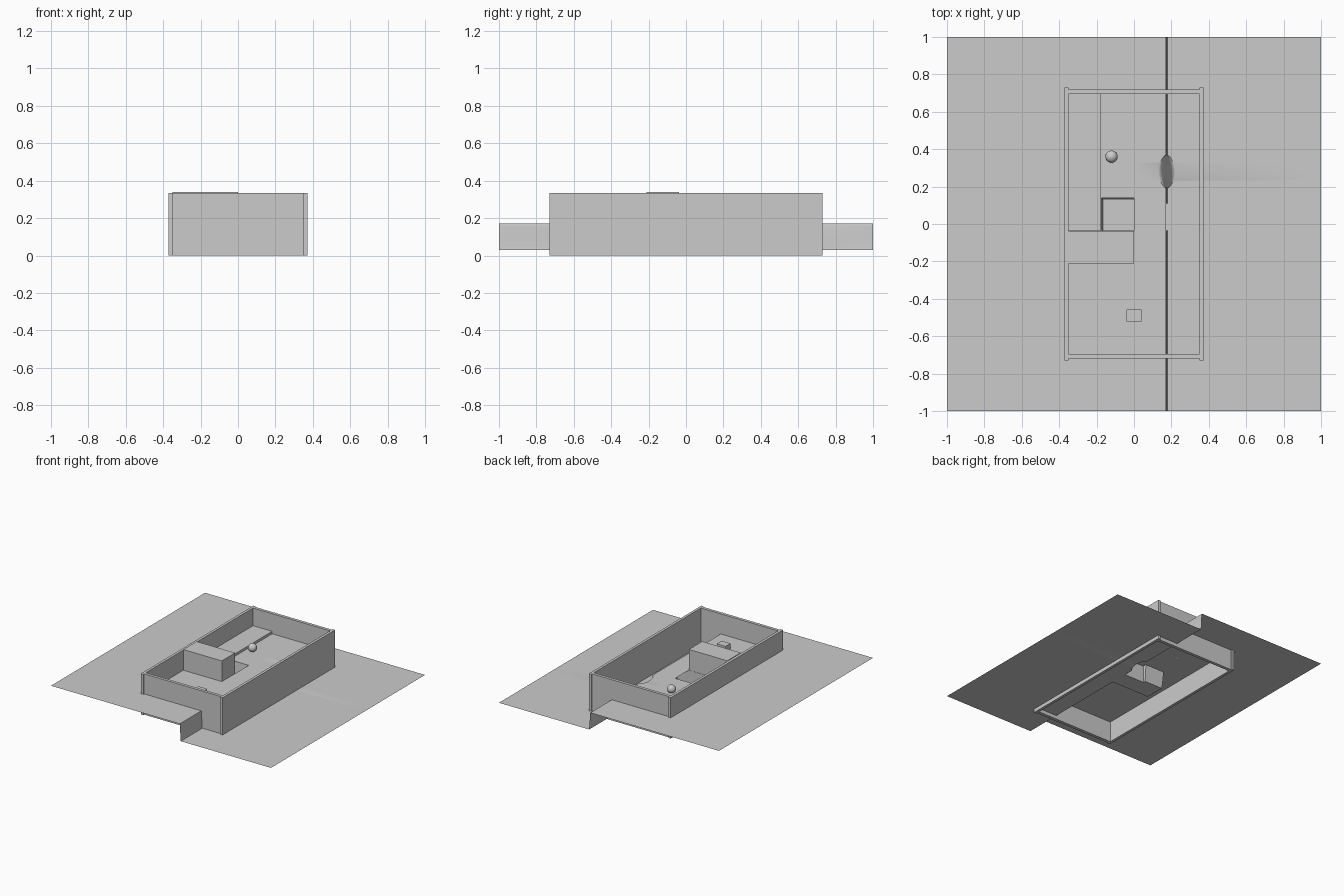
import bpy, bmesh, math

if "Cube" in bpy.data.objects:
    bpy.data.objects.remove(bpy.data.objects["Cube"])

HI, LO, EDGE = 0.17, 0.03, 0.175      # upper ground, lower ground, step position


def box(name, x0, x1, y0, y1, z0, z1):
    bpy.ops.mesh.primitive_cube_add(size=1, location=((x0 + x1) / 2, (y0 + y1) / 2, (z0 + z1) / 2))
    ob = bpy.context.object
    ob.name = name
    ob.scale = (x1 - x0, y1 - y0, z1 - z0)
    bpy.ops.object.transform_apply(location=False, rotation=False, scale=True)
    return ob


def finish(bm, name):
    me = bpy.data.meshes.new(name)
    bm.to_mesh(me)
    bm.free()
    ob = bpy.data.objects.new(name, me)
    bpy.context.collection.objects.link(ob)
    return ob


# stepped ground sheet, with a softened bank, a pit and a tunnel mouth
PX0, PX1, PY0, PY1, TY = -0.175, 0.0, -0.035, 0.14, 0.11
STEPS, B0, B1 = 10, 0.19, 0.37
ys = [-1, PY0, TY, PY1] + [B0 + (B1 - B0) * i / 16 for i in range(17)] + [1]


def half_width(y):
    if B0 < y < B1:
        return 0.005 + 0.04 * math.sin(math.pi * (y - B0) / (B1 - B0)) ** 0.7
    return 0.005


bm = bmesh.new()
rows = []
for y in ys:
    row = [bm.verts.new((x, y, HI)) for x in (-1, PX0, PX1)]
    for i in range(STEPS + 1):
        t = i / STEPS
        blend = t * t * (3 - 2 * t)
        row.append(bm.verts.new((EDGE + half_width(y) * (2 * t - 1), y, HI + (LO - HI) * blend)))
    row.append(bm.verts.new((1, y, LO)))
    rows.append(row)
for j in range(len(rows) - 1):
    for i in range(len(rows[0]) - 1):
        in_pit = i == 1 and j in (1, 2)
        in_mouth = j == 1 and 3 <= i < 3 + STEPS
        if not (in_pit or in_mouth):
            bm.faces.new((rows[j][i], rows[j][i + 1], rows[j + 1][i + 1], rows[j + 1][i]))
ground = finish(bm, "ground")
bpy.context.view_layer.objects.active = ground
ground.select_set(True)
bpy.ops.object.shade_smooth_by_angle(angle=math.radians(30))

# pit and tunnel lining
bm = bmesh.new()


def quad(*pts):
    bm.faces.new([bm.verts.new(p) for p in pts])


s = 0.01
quad((PX0 + s, PY0, LO), (PX1, PY0, LO), (PX1, PY1 - s, LO), (PX0 + s, PY1 - s, LO))
quad((PX0, PY0, HI), (PX0 + s, PY0, LO), (PX0 + s, PY1 - s, LO), (PX0, PY1, HI))
quad((PX0, PY1, HI), (PX0 + s, PY1 - s, LO), (PX1, PY1 - s, LO), (PX1, PY1, HI))
quad((PX1, PY1, HI), (PX1, PY1 - s, LO), (PX1, TY, LO), (PX1, TY, HI))
quad((PX0, PY0, HI), (PX1, PY0, HI), (PX1, PY0, LO), (PX0 + s, PY0, LO))
E = EDGE + 0.005
quad((PX1, PY0, LO), (E, PY0, LO), (E, TY, LO), (PX1, TY, LO))
quad((PX1, PY0, LO), (PX1, PY0, HI), (EDGE - 0.005, PY0, HI), (E, PY0, LO))
quad((PX1, TY, HI), (PX1, TY, LO), (E, TY, LO), (EDGE - 0.005, TY, HI))
finish(bm, "pit_and_tunnel")

# perimeter walls
for side, name in ((1, "right"), (-1, "left")):
    a, b = sorted((side * 0.35, side * 0.372))
    box(name + "_wall", a, b, -0.73, 0.73, 0, 0.335)
for side, name in ((1, "back"), (-1, "front")):
    a, b = sorted((side * 0.695, side * 0.72))
    box(name + "_wall", -0.35, 0.35, a, b, 0, 0.335)

# raised block, low platform and small crate
box("raised_block", -0.35, 0.0, -0.21, -0.037, HI, 0.34)
box("low_platform", -0.35, -0.176, -0.036, 0.695, HI, 0.19)
box("small_crate", -0.04, 0.04, -0.522, -0.457, HI, 0.215)

# ball
bpy.ops.mesh.primitive_uv_sphere_add(segments=32, ring_count=16, radius=0.033, location=(-0.12, 0.36, 0.2))
bpy.context.object.name = "ball"
bpy.ops.object.shade_smooth()
